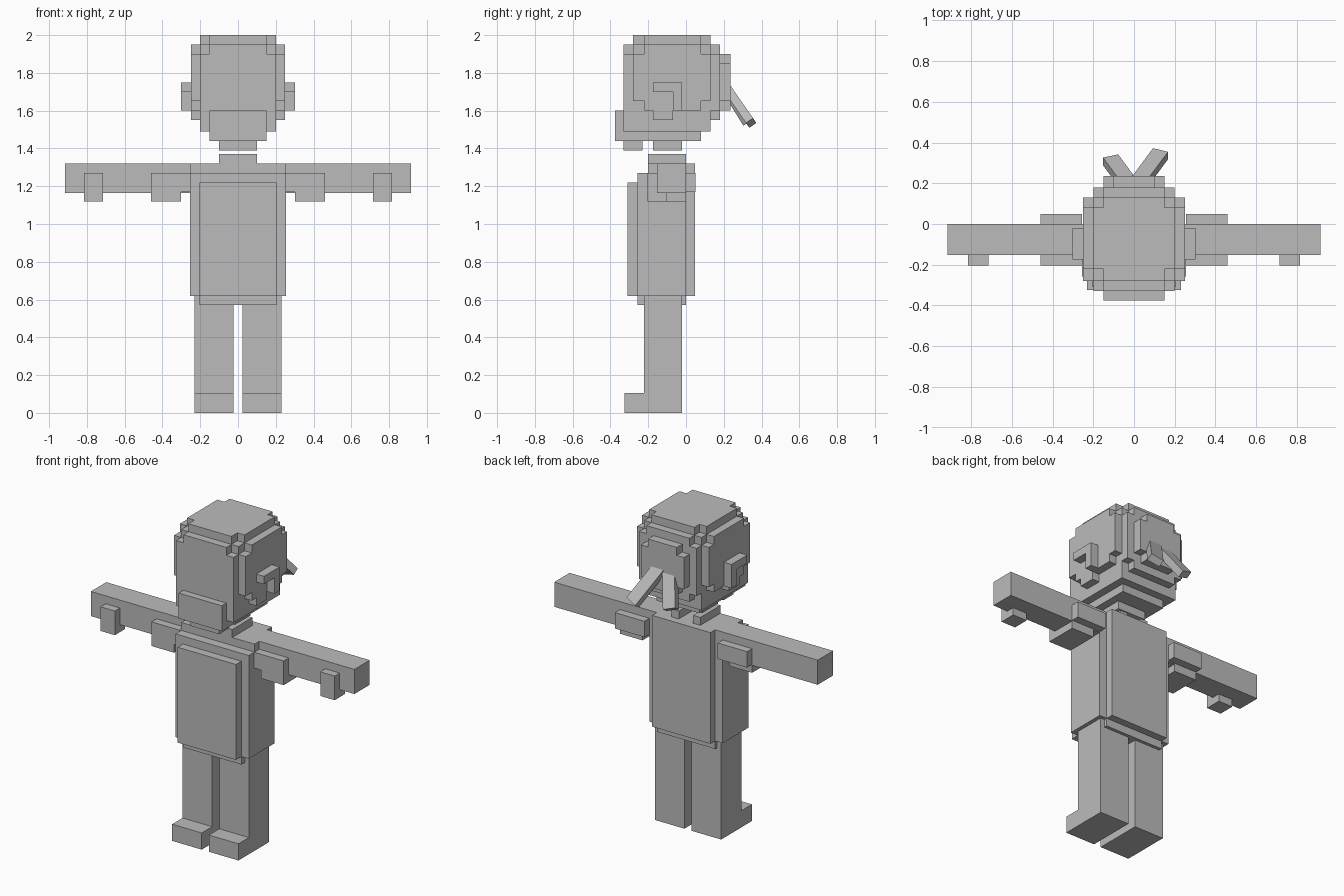
import bpy, bmesh
from mathutils import Vector, Matrix

old = bpy.data.objects.get("Cube")
if old:
    bpy.data.objects.remove(old, do_unlink=True)

# Single flat grey
grey = bpy.data.materials.new("plain grey")
grey.use_nodes = True
grey.diffuse_color = (0.5, 0.5, 0.5, 1)
bsdf = next(n for n in grey.node_tree.nodes if n.type == 'BSDF_PRINCIPLED')
bsdf.inputs["Base Color"].default_value = (0.5, 0.5, 0.5, 1)
bsdf.inputs["Roughness"].default_value = 0.8


def finish(name, bm):
    bmesh.ops.recalc_face_normals(bm, faces=bm.faces)
    mesh = bpy.data.meshes.new(name)
    bm.to_mesh(mesh)
    bm.free()
    mesh.materials.append(grey)
    obj = bpy.data.objects.new(name, mesh)
    bpy.context.collection.objects.link(obj)
    return obj


def part(name, *boxes):
    """Blocks given as (x0, x1, y0, y1, z0, z1)."""
    bm = bmesh.new()
    for x0, x1, y0, y1, z0, z1 in boxes:
        mat = (Matrix.Translation(((x0 + x1) / 2, (y0 + y1) / 2, (z0 + z1) / 2))
               @ Matrix.Diagonal((x1 - x0, y1 - y0, z1 - z0, 1)))
        bmesh.ops.create_cube(bm, size=1, matrix=mat)
    return finish(name, bm)


def pair(name, *boxes):
    """Left part and its mirrored right twin."""
    part("left_" + name, *boxes)
    part("right_" + name, *[(-b[1], -b[0], *b[2:]) for b in boxes])


def strip(name, start, end, width, thick):
    """Tilted flat bar between two points."""
    start, end = Vector(start), Vector(end)
    d = (end - start).normalized()
    w = (Vector((1, 0, 0)) - d * d.x).normalized()
    n = d.cross(w)
    rot = Matrix((w, n, d)).transposed().to_4x4()
    mat = (Matrix.Translation((start + end) / 2) @ rot
           @ Matrix.Diagonal((width, thick, (end - start).length, 1)))
    bm = bmesh.new()
    bmesh.ops.create_cube(bm, size=1, matrix=mat)
    finish(name, bm)


# Head: core with stepped plates on every side
part("head_core", (-0.2, 0.2, -0.28, 0.13, 1.49, 1.95))
part("head_top",
     (-0.2, 0.2, -0.22, 0.08, 1.95, 2.0),
     (-0.15, 0.15, -0.28, 0.13, 1.95, 2.0))
part("face",
     (-0.2, 0.2, -0.33, -0.28, 1.49, 1.9),
     (-0.15, 0.15, -0.33, -0.28, 1.9, 1.95))
part("head_back",
     (-0.2, 0.2, 0.13, 0.18, 1.6, 1.9),
     (-0.15, 0.15, 0.13, 0.18, 1.55, 1.95))
part("hair_bun_plate",
     (-0.15, 0.15, 0.18, 0.235, 1.65, 1.85),
     (-0.1, 0.1, 0.18, 0.235, 1.6, 1.9))
pair("head_side",
     (0.2, 0.25, -0.28, 0.13, 1.65, 1.9),
     (0.2, 0.25, -0.22, 0.08, 1.6, 1.95),
     (0.2, 0.25, -0.175, -0.07, 1.55, 1.6))
part("head_underside", (-0.15, 0.15, -0.33, 0.08, 1.44, 1.49))
part("jaw", (-0.15, 0.15, -0.375, -0.33, 1.44, 1.6))
part("chin", (-0.1, 0.1, -0.33, -0.23, 1.39, 1.44))
part("neck", (-0.1, 0.1, -0.175, -0.02, 1.39, 1.44))
pair("ear",
     (0.25, 0.303, -0.175, -0.07, 1.7, 1.75),
     (0.25, 0.303, -0.07, -0.02, 1.6, 1.75))

# Hair ribbons at the back
strip("left_ribbon", (0.03, 0.21, 1.73), (0.13, 0.345, 1.535), 0.08, 0.045)
strip("right_ribbon", (-0.03, 0.2, 1.73), (-0.115, 0.315, 1.545), 0.08, 0.045)

# Torso with front and back plates
part("torso",
     (-0.255, 0.255, -0.257, 0, 0.62, 1.27),
     (-0.255, 0.255, -0.2, 0, 1.27, 1.32))
part("chest_plate", (-0.203, 0.203, -0.31, -0.257, 0.62, 1.22))
part("back_plate", (-0.203, 0.203, 0, 0.047, 0.62, 1.32))
part("hem", (-0.203, 0.203, -0.257, 0, 0.57, 0.62))
part("collar_front", (-0.05, 0.05, -0.2, -0.15, 1.32, 1.37))
pair("collar_side", (0.05, 0.1, -0.2, 0, 1.32, 1.37))

# Arms, sleeves and thumbs
pair("arm", (0.255, 0.917, -0.153, 0, 1.165, 1.32))
pair("sleeve",
     (0.255, 0.46, -0.203, -0.153, 1.17, 1.27),
     (0.255, 0.46, 0, 0.05, 1.17, 1.27),
     (0.303, 0.46, -0.203, 0, 1.118, 1.17))
pair("thumb",
     (0.715, 0.815, -0.203, -0.153, 1.118, 1.27),
     (0.715, 0.815, -0.153, -0.1, 1.118, 1.165))

# Legs and feet
pair("leg", (0.025, 0.231, -0.222, -0.02, 0, 0.62))
pair("foot", (0.025, 0.231, -0.325, -0.222, 0, 0.105))
